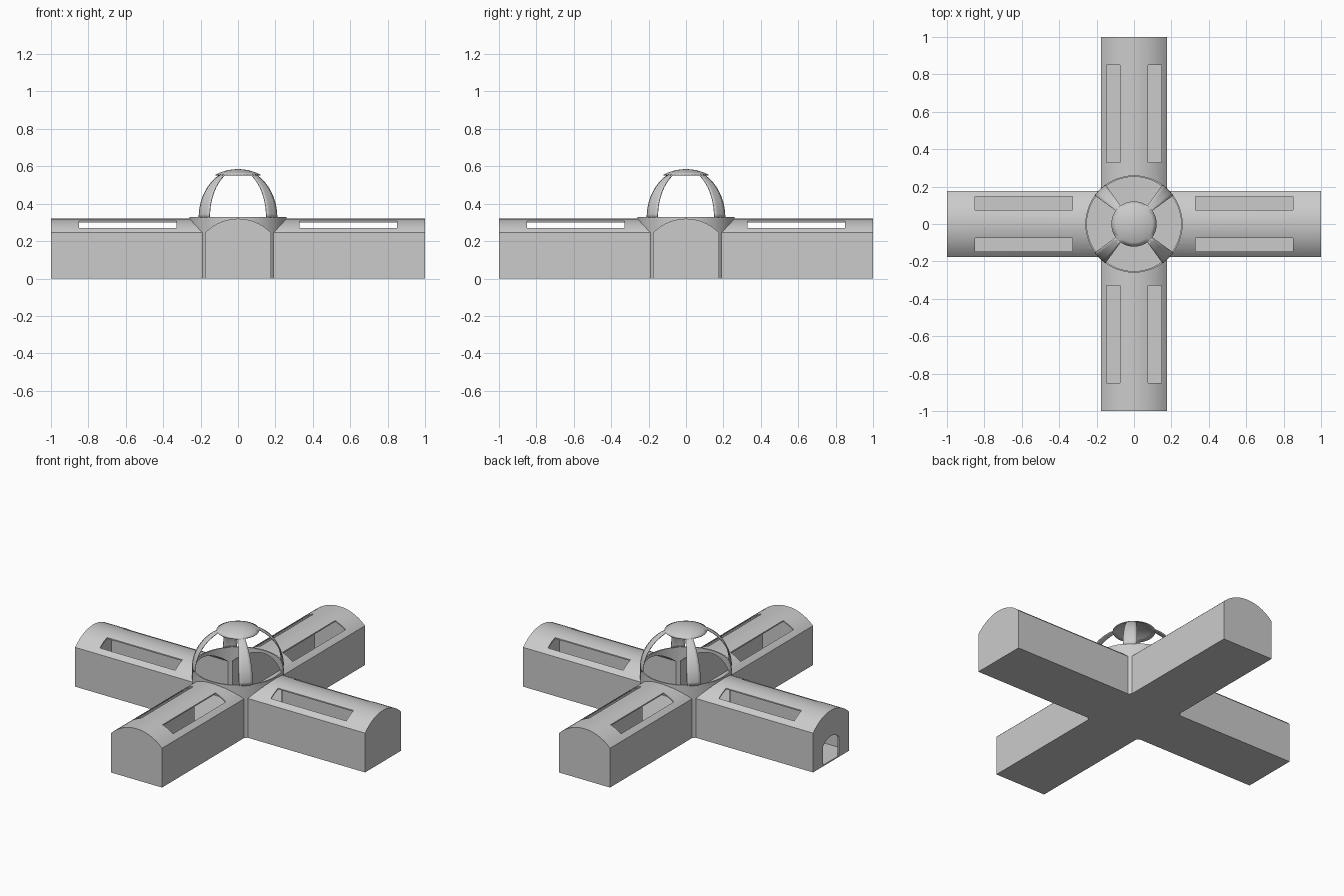
import bpy, bmesh
from math import sin, cos, pi, radians, sqrt, asin
from mathutils import Matrix

if "Cube" in bpy.data.objects:
    bpy.data.objects.remove(bpy.data.objects["Cube"])

grey = bpy.data.materials.new("plain_grey")
grey.use_nodes = True
grey.diffuse_color = (0.6, 0.6, 0.6, 1)
grey.node_tree.nodes["Principled BSDF"].inputs["Base Color"].default_value = (0.6, 0.6, 0.6, 1)

HALF, EAVE, CROWN, DRUM, RIM = 0.176, 0.245, 0.32, 0.26, 0.33
WALL = 0.008


def make_object(name, bm):
    bmesh.ops.recalc_face_normals(bm, faces=bm.faces)
    mesh = bpy.data.meshes.new(name)
    bm.to_mesh(mesh)
    bm.free()
    mesh.materials.append(grey)
    obj = bpy.data.objects.new(name, mesh)
    bpy.context.collection.objects.link(obj)
    return obj


def vault(name, half, base, eave, crown, start, end, turn=0, steps=14):
    """Arched cross-section extruded along x, then turned about z."""
    rise = crown - eave
    radius = (half ** 2 + rise ** 2) / (2 * rise)
    spread = asin(half / radius)
    profile = [(-half, base)]
    for i in range(steps + 1):
        a = -spread + 2 * spread * i / steps
        profile.append((radius * sin(a), crown - radius + radius * cos(a)))
    profile.append((half, base))
    bm = bmesh.new()
    face = bm.faces.new([bm.verts.new((start, y, z)) for y, z in profile])
    ext = bmesh.ops.extrude_face_region(bm, geom=[face])["geom"]
    bmesh.ops.translate(bm, vec=(end - start, 0, 0),
                        verts=[v for v in ext if isinstance(v, bmesh.types.BMVert)])
    bmesh.ops.rotate(bm, verts=bm.verts, matrix=Matrix.Rotation(turn, 3, "Z"))
    return make_object(name, bm)


def drum(name, radius, base, top):
    bm = bmesh.new()
    bmesh.ops.create_cone(bm, cap_ends=True, segments=48, radius1=radius, radius2=radius,
                          depth=top - base, matrix=Matrix.Translation((0, 0, (base + top) / 2)))
    return make_object(name, bm)


def box(name, x, y, z, turn):
    bm = bmesh.new()
    size = Matrix.Diagonal((x[1] - x[0], y[1] - y[0], z[1] - z[0], 1))
    spot = Matrix.Translation((sum(x) / 2, sum(y) / 2, sum(z) / 2))
    bmesh.ops.create_cube(bm, size=1, matrix=Matrix.Rotation(turn, 4, "Z") @ spot @ size)
    return make_object(name, bm)


def combine(target, tool, operation):
    """Apply a boolean, then drop the tool."""
    bpy.context.view_layer.objects.active = target
    mod = target.modifiers.new("join", "BOOLEAN")
    mod.operation, mod.solver, mod.object = operation, "EXACT", tool
    tool.hide_render = True
    bpy.ops.object.modifier_apply(modifier=mod.name)
    bpy.data.objects.remove(tool)


def smooth(obj, angle):
    bpy.ops.object.select_all(action="DESELECT")
    obj.select_set(True)
    bpy.context.view_layer.objects.active = obj
    bpy.ops.object.shade_smooth_by_angle(angle=radians(angle))


# Cross-shaped vaulted halls around a low drum
halls = vault("vaulted_halls", HALF, 0, EAVE, CROWN, -1, 1)
combine(halls, vault("cross_hall", HALF, 0, EAVE, CROWN, -1, 1, pi / 2), "UNION")
combine(halls, drum("drum_wall", DRUM, 0, RIM), "UNION")

# Hollow interior, open above the drum
for turn in (0, pi / 2):
    combine(halls, vault("hall_space", HALF - WALL, WALL, EAVE, CROWN - WALL,
                         -1 + WALL, 1 - WALL, turn), "DIFFERENCE")
combine(halls, drum("drum_space", DRUM - WALL, WALL, RIM + 0.1), "DIFFERENCE")

# Two long skylights in each hall
for k in range(4):
    for side in ((0.075, 0.147), (-0.147, -0.075)):
        combine(halls, box("skylight", (0.33, 0.85), side, (0.25, 0.4), k * pi / 2), "DIFFERENCE")

# Arched doorway in the end of one hall
combine(halls, vault("doorway", 0.078, WALL, 0.125, 0.16, -1.1, -0.95), "DIFFERENCE")
smooth(halls, 25)


def sphere_patch(bm, centre, spread, low, high, columns, rows):
    grid = []
    for j in range(rows + 1):
        e = low + (high - low) * j / rows
        grid.append([bm.verts.new((DRUM * cos(e) * cos(centre + spread * (2 * i / columns - 1)),
                                   DRUM * cos(e) * sin(centre + spread * (2 * i / columns - 1)),
                                   RIM - 0.005 + DRUM * sin(e))) for i in range(columns + 1)])
    for a, b in zip(grid, grid[1:]):
        for i in range(columns):
            bm.faces.new((a[i], a[i + 1], b[i + 1], b[i]))


# Open dome: four tapering ribs carrying a round cap
cap_angle = asin(0.23 / DRUM)
bm = bmesh.new()
for k in range(4):
    sphere_patch(bm, pi / 4 + k * pi / 2, radians(9), 0, cap_angle, 4, 14)
sphere_patch(bm, 0, pi, cap_angle, pi / 2, 40, 5)
bmesh.ops.remove_doubles(bm, verts=bm.verts, dist=0.0005)
dome = make_object("dome_ribs_and_cap", bm)
shell = dome.modifiers.new("thickness", "SOLIDIFY")
shell.thickness, shell.offset = 0.005, -1
smooth(dome, 30)
